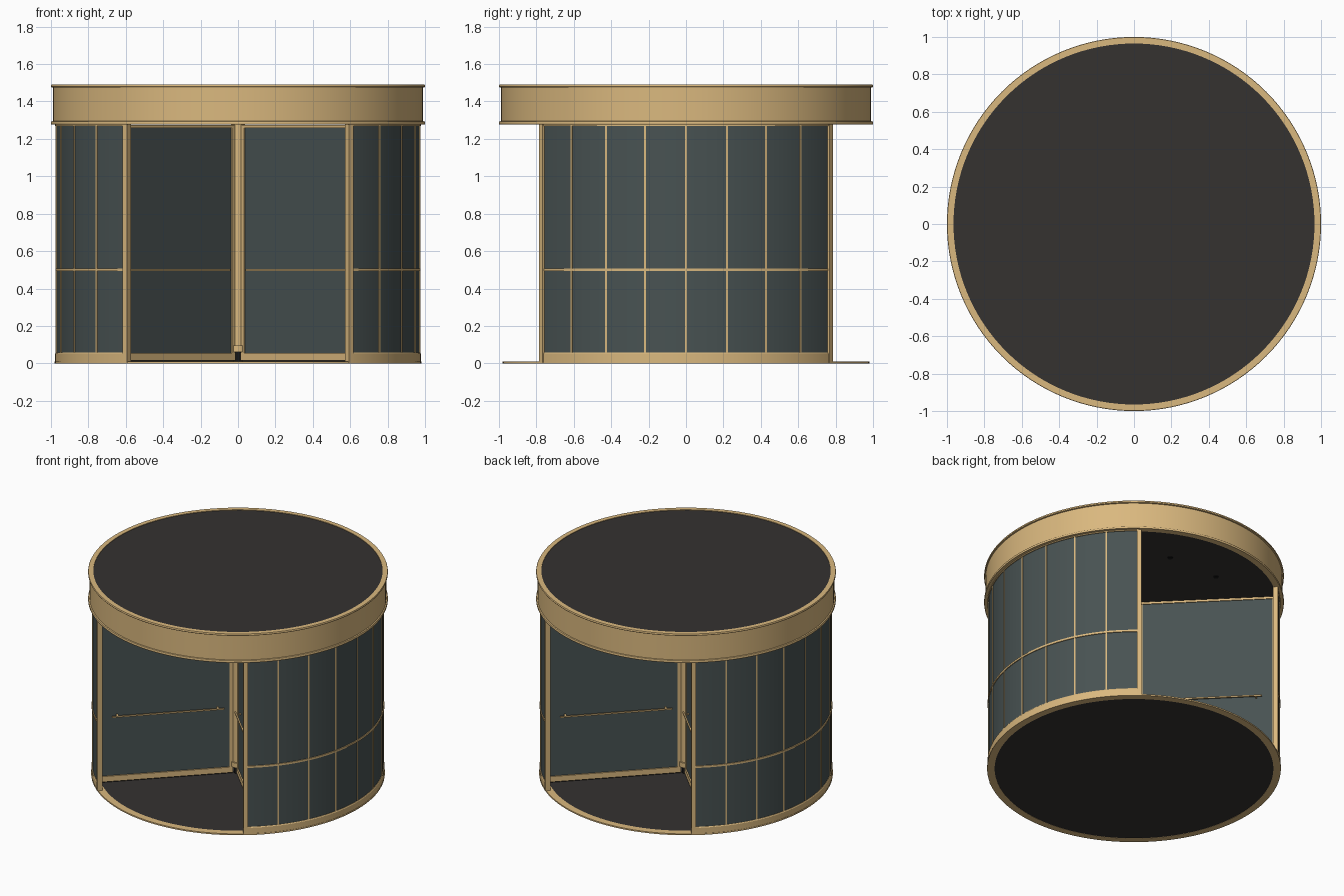
import bpy, bmesh, math
from mathutils import Matrix

if "Cube" in bpy.data.objects:
    bpy.data.objects.remove(bpy.data.objects["Cube"])


def mat(name, col):
    m = bpy.data.materials.new(name)
    m.diffuse_color = (*col, 1)
    m.use_nodes = True
    m.node_tree.nodes["Principled BSDF"].inputs["Base Color"].default_value = m.diffuse_color
    return m


BRASS = mat("brass", (0.70, 0.48, 0.21))
GLASS = mat("tinted_glass", (0.065, 0.085, 0.085))
DARK = mat("dark_panel", (0.035, 0.032, 0.03))
BLACK = mat("black", (0.008, 0.008, 0.008))


def finish(name, bm, material):
    bmesh.ops.recalc_face_normals(bm, faces=bm.faces)
    me = bpy.data.meshes.new(name)
    bm.to_mesh(me)
    bm.free()
    ob = bpy.data.objects.new(name, me)
    bpy.context.collection.objects.link(ob)
    me.materials.append(material)
    bpy.ops.object.select_all(action='DESELECT')
    ob.select_set(True)
    bpy.context.view_layer.objects.active = ob
    bpy.ops.object.shade_smooth_by_angle(angle=math.radians(30))
    return ob


def sweep(name, profile, material, a0=0, a1=360, n=128):
    """Sweep a closed (r, z) profile round the z axis between two angles."""
    full = a1 - a0 >= 360
    bm = bmesh.new()
    rows = []
    for i in range(n if full else n + 1):
        a = math.radians(a0 + (a1 - a0) * i / n)
        rows.append([bm.verts.new((r * math.cos(a), r * math.sin(a), z)) for r, z in profile])
    k = len(profile)
    for i in range(n):
        p, q = rows[i], rows[(i + 1) % len(rows)]
        for j in range(k):
            bm.faces.new((p[j], q[j], q[(j + 1) % k], p[(j + 1) % k]))
    if not full:
        bm.faces.new(rows[0])
        bm.faces.new(rows[-1])
    return finish(name, bm, material)


def rect(r0, r1, z0, z1):
    return [(r0, z0), (r1, z0), (r1, z1), (r0, z1)]


def box(name, r, t, z, material, angle):
    """Box spanning radius r, tangent t and height z, turned to an angle."""
    bm = bmesh.new()
    bmesh.ops.create_cube(bm, size=1)
    for v in bm.verts:
        for i, (lo, hi) in enumerate((r, t, z)):
            v.co[i] = lo if v.co[i] < 0 else hi
    bm.transform(Matrix.Rotation(math.radians(angle), 4, 'Z'))
    return finish(name, bm, material)


def cyl(name, radius, z0, z1, material, x=0, y=0, seg=48):
    bm = bmesh.new()
    bmesh.ops.create_cone(bm, cap_ends=True, segments=seg, radius1=radius, radius2=radius,
                          depth=z1 - z0, matrix=Matrix.Translation((x, y, (z0 + z1) / 2)))
    return finish(name, bm, material)


# floor plate with brass rim
cyl("floor_disc", 0.945, 0.001, 0.009, DARK, seg=128)
sweep("floor_ring", rect(0.93, 0.98, 0, 0.01), BRASS)

# canopy: lipped fascia, roof and ceiling
sweep("canopy_fascia", [(0.955, 1.277), (0.998, 1.277), (1.0, 1.281), (1.0, 1.289), (0.998, 1.293),
                        (0.99, 1.295), (0.99, 1.474), (0.998, 1.476), (1.0, 1.479), (1.0, 1.486),
                        (0.998, 1.49), (0.965, 1.49), (0.965, 1.47), (0.955, 1.47)], BRASS)
cyl("roof_panel", 0.966, 1.46, 1.486, DARK, seg=128)
cyl("ceiling_panel", 0.958, 1.281, 1.29, DARK, seg=128)
for i in range(10):
    a = math.radians(36 * i)
    cyl("ceiling_spot", 0.018, 1.277, 1.284, BLACK, 0.645 * math.cos(a), 0.645 * math.sin(a), 20)

# two curved side walls
HALF, STEP = 52, 13
for side in (0, 180):
    span = dict(a0=side - HALF, a1=side + HALF, n=64)
    sweep("wall_glass", rect(0.957, 0.971, 0.04, 1.28), GLASS, **span)
    sweep("wall_base_rail", [(0.948, 0.01), (0.978, 0.01), (0.978, 0.052), (0.974, 0.058),
                             (0.952, 0.058), (0.948, 0.052)], BRASS, **span)
    sweep("wall_mid_rail", rect(0.951, 0.977, 0.493, 0.507), BRASS, **span)
    sweep("wall_top_rail", rect(0.948, 0.978, 1.255 + 0.015, 1.282), BRASS, **span)
    for i in range(-3, 4):
        box("wall_mullion", (0.953, 0.975), (-0.005, 0.005), (0.05, 1.28), BRASS, side + i * STEP)
    for s in (-1, 1):
        box("wall_end_post", (0.95, 0.984), (-0.015, 0.015), (0.005, 1.28), BRASS, side + s * HALF)

# centre shaft
cyl("centre_post", 0.037, 0.06, 1.28, BRASS)
cyl("centre_collar", 0.048, 0.06, 0.095, BRASS)
cyl("centre_pivot", 0.028, 0.008, 0.06, BLACK)

# four door wings
for ang in (45, 135, 225, 315):
    box("wing_glass", (0.045, 0.935), (-0.006, 0.006), (0.05, 1.262), GLASS, ang)
    box("wing_bottom_rail", (0.035, 0.94), (-0.015, 0.015), (0.016, 0.056), BRASS, ang)
    box("wing_top_rail", (0.035, 0.94), (-0.012, 0.012), (1.258, 1.274), BRASS, ang)
    box("wing_inner_stile", (0.034, 0.058), (-0.011, 0.011), (0.05, 1.262), BRASS, ang)
    box("wing_outer_stile", (0.928, 0.943), (-0.011, 0.011), (0.016, 1.274), BRASS, ang)
    box("wing_floor_brush", (0.04, 0.94), (-0.006, 0.006), (0.009, 0.018), BLACK, ang)
    for s in (-1, 1):
        t = sorted((s * 0.032, s * 0.042))
        box("push_bar", (0.1, 0.86), t, (0.495, 0.505), BRASS, ang)
        for r in (0.14, 0.82):
            box("push_bar_bracket", (r - 0.006, r + 0.006), sorted((0, s * 0.036)),
                (0.496, 0.504), BRASS, ang)
